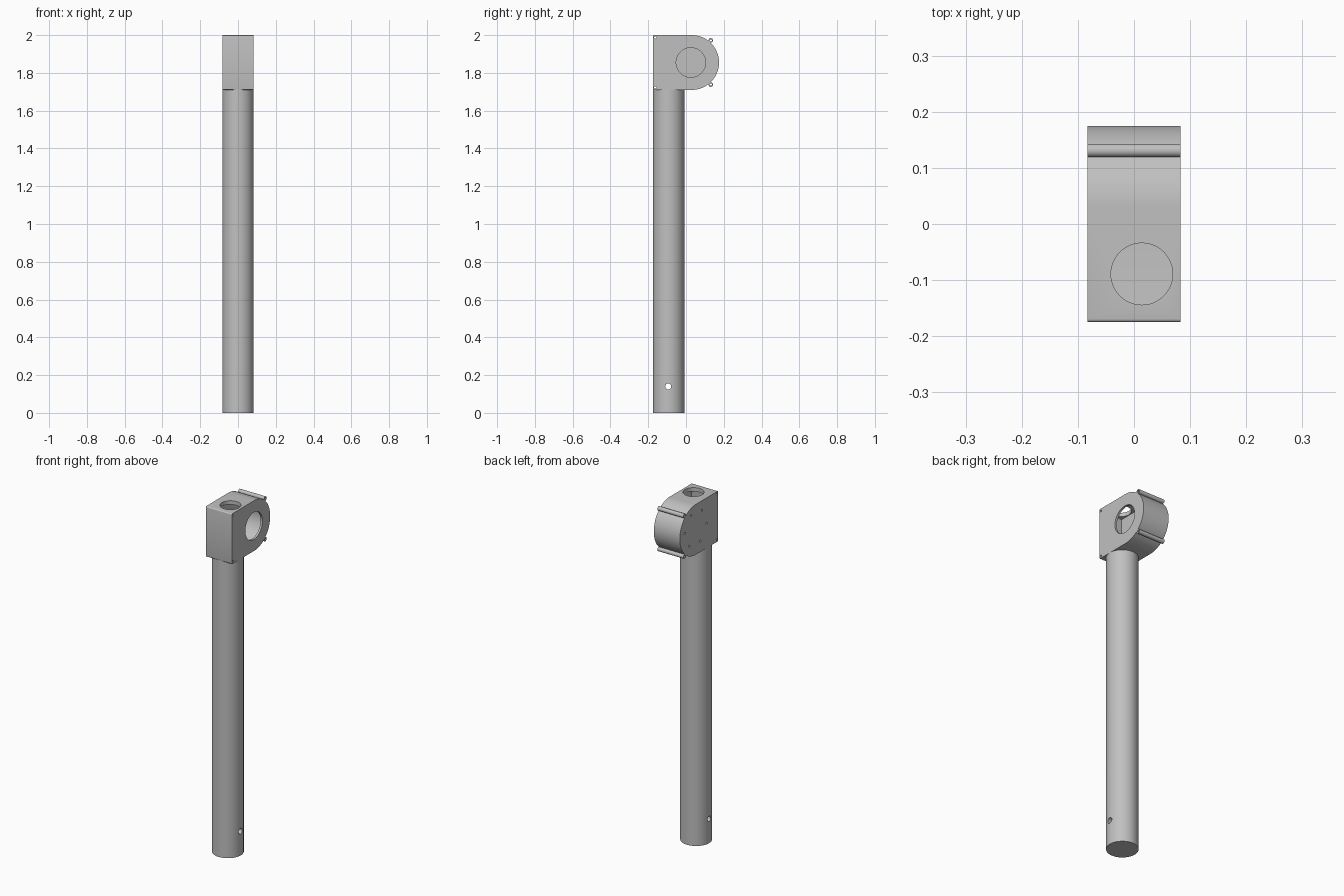
import bpy, bmesh, math
from mathutils import Matrix

cube = bpy.data.objects.get("Cube")
if cube:
    bpy.data.objects.remove(cube, do_unlink=True)

grey = bpy.data.materials.new("plain grey")
grey.use_nodes = True
COLOUR = (0.53, 0.53, 0.53, 1)
grey.diffuse_color = COLOUR
grey.node_tree.nodes["Principled BSDF"].inputs["Base Color"].default_value = COLOUR

CY, CZ, R = 0.03, 1.855, 0.145   # centre and radius of the round end
HALF = 0.083                     # half width of the housing


def finish(name, bm):
    bmesh.ops.recalc_face_normals(bm, faces=bm.faces)
    mesh = bpy.data.meshes.new(name)
    bm.to_mesh(mesh)
    bm.free()
    mesh.materials.append(grey)
    obj = bpy.data.objects.new(name, mesh)
    bpy.context.collection.objects.link(obj)
    return obj


def cylinder(name, centre, radius, depth, axis="Z", segments=32):
    bm = bmesh.new()
    turn = Matrix.Rotation(math.pi / 2, 4, "Y") if axis == "X" else Matrix()
    bmesh.ops.create_cone(bm, cap_ends=True, segments=segments, radius1=radius,
                          radius2=radius, depth=depth,
                          matrix=Matrix.Translation(centre) @ turn)
    return finish(name, bm)


def housing_shape(name, inset, x0, x1, corner):
    """D-shaped side profile extruded along x, with rounded front corners."""
    r = R - inset
    front = -0.175 + inset
    points = [(CY + r * math.cos(a), CZ + r * math.sin(a))
              for a in (math.pi * (i / 48 - 0.5) for i in range(49))]
    for side, start in ((1, 90), (-1, 180)):
        cy, cz = front + corner, CZ + side * (r - corner)
        for i in range(5):
            a = math.radians(start + i * 22.5)
            points.append((cy + corner * math.cos(a), cz + corner * math.sin(a)))
    bm = bmesh.new()
    face = bm.faces.new([bm.verts.new((x0, y, z)) for y, z in points])
    ext = bmesh.ops.extrude_face_region(bm, geom=[face])
    verts = [v for v in ext["geom"] if isinstance(v, bmesh.types.BMVert)]
    bmesh.ops.translate(bm, verts=verts, vec=(x1 - x0, 0, 0))
    return finish(name, bm)


def combine(target, other, operation):
    """Apply a boolean and discard the helper."""
    other.hide_render = True
    mod = target.modifiers.new("boolean", "BOOLEAN")
    mod.operation = operation
    mod.solver = "EXACT"
    mod.object = other
    bpy.context.view_layer.objects.active = target
    bpy.ops.object.modifier_apply(modifier=mod.name)
    bpy.data.objects.remove(other, do_unlink=True)


def smooth(obj):
    bpy.ops.object.select_all(action="DESELECT")
    obj.select_set(True)
    bpy.context.view_layer.objects.active = obj
    bpy.ops.object.shade_smooth_by_angle(angle=math.radians(30))


# Housing shell with two screw lugs on the round end
housing = housing_shape("housing", 0, -HALF, HALF, 0.006)
lugs = [(0.131, CZ + s * 0.117) for s in (1, -1)]
for y, z in lugs:
    combine(housing, cylinder("lug", (0, y, z), 0.012, 2 * HALF, "X", 24), "UNION")

# Hollow inside, round side opening and top opening
combine(housing, housing_shape("cavity", 0.022, -0.045, 0.071, 0.004), "DIFFERENCE")
combine(housing, cylinder("side_opening", (0.08, 0.026, CZ), 0.078, 0.06, "X", 64), "DIFFERENCE")
combine(housing, cylinder("top_opening", (0.014, -0.089, 2.0), 0.055, 0.08, "Z", 48), "DIFFERENCE")

# Screw holes right through the lugs and front corners
corners = [(-0.163, CZ + s * 0.132) for s in (1, -1)]
for y, z in lugs + corners:
    combine(housing, cylinder("screw_hole", (0, y, z), 0.006, 0.3, "X", 16), "DIFFERENCE")

# Ring of six small holes in the closed side
for i in range(6):
    a = math.radians(5 + 60 * i)
    centre = (-HALF, 0.03 + 0.1 * math.cos(a), CZ + 0.006 + 0.1 * math.sin(a))
    combine(housing, cylinder("plate_hole", centre, 0.006, 0.05, "X", 16), "DIFFERENCE")
smooth(housing)

# Long post with a cross hole near the foot
post = cylinder("post", (0, -0.092, 0.857), 0.083, 1.714, "Z", 64)
combine(post, cylinder("pin_hole", (0, -0.094, 0.14), 0.016, 0.3, "X", 24), "DIFFERENCE")
smooth(post)
